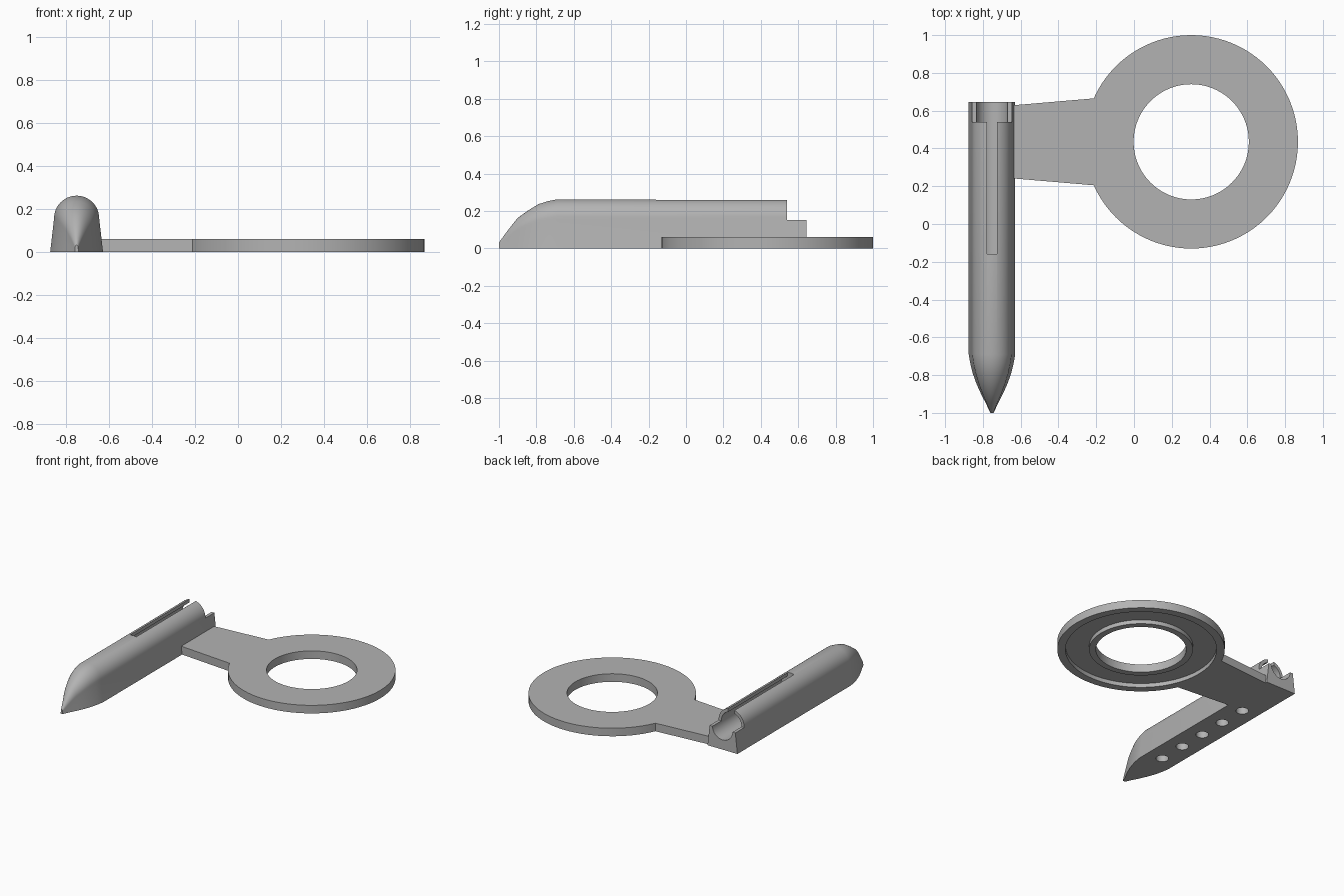
import bpy, bmesh
from math import sin, cos, pi, radians

if "Cube" in bpy.data.objects:
    bpy.data.objects.remove(bpy.data.objects["Cube"])

grey = bpy.data.materials.new("plain grey")
grey.use_nodes = True
colour = (0.45, 0.45, 0.45, 1)
grey.diffuse_color = colour
grey.node_tree.nodes["Principled BSDF"].inputs["Base Color"].default_value = colour

TUBE_X = -0.752


def loft(name, loops, closed=False):
    """Skin a list of equal point loops; closed joins last to first, else the ends are capped."""
    bm = bmesh.new()
    rows = [[bm.verts.new(p) for p in loop] for loop in loops]
    pairs = list(zip(rows, rows[1:]))
    if closed:
        pairs.append((rows[-1], rows[0]))
    else:
        bm.faces.new(rows[0])
        bm.faces.new(rows[-1])
    n = len(rows[0])
    for a, b in pairs:
        for i in range(n):
            j = (i + 1) % n
            bm.faces.new((a[i], a[j], b[j], b[i]))
    bmesh.ops.recalc_face_normals(bm, faces=bm.faces)
    mesh = bpy.data.meshes.new(name)
    bm.to_mesh(mesh)
    bm.free()
    ob = bpy.data.objects.new(name, mesh)
    bpy.context.collection.objects.link(ob)
    mesh.materials.append(grey)
    return ob


def box(name, x0, x1, y0, y1, z0, z1):
    return loft(name, [[(x0, y0, z), (x1, y0, z), (x1, y1, z), (x0, y1, z)] for z in (z0, z1)])


def circle(r, n):
    return [(r * cos(2 * pi * i / n), r * sin(2 * pi * i / n)) for i in range(n)]


def cut(target, cutter):
    """Subtract the cutter, apply, and delete it."""
    cutter.hide_render = True
    mod = target.modifiers.new("cut", 'BOOLEAN')
    mod.operation = 'DIFFERENCE'
    mod.solver = 'EXACT'
    mod.object = cutter
    bpy.context.view_layer.objects.active = target
    bpy.ops.object.modifier_apply(modifier=mod.name)
    bpy.data.objects.remove(cutter)


def smooth(ob):
    bpy.ops.object.select_all(action='DESELECT')
    ob.select_set(True)
    bpy.context.view_layer.objects.active = ob
    bpy.ops.object.shade_smooth_by_angle(angle=radians(30))


# Tube: arched section with flared sides, shrinking to a pointed nose
arch = [(0.123, 0)] + [(0.105 * cos(pi * i / 24), 0.157 + 0.105 * sin(pi * i / 24))
                       for i in range(25)] + [(-0.123, 0)]
stations = [(-1, 0.07, 0.12), (-0.95, 0.26, 0.38), (-0.9, 0.47, 0.62), (-0.845, 0.67, 0.77),
            (-0.79, 0.83, 0.9), (-0.74, 0.93, 0.96), (-0.69, 1, 1), (0.645, 1, 1)]
tube = loft("pointed_tube", [[(TUBE_X + x * sx, y, z * sz) for x, z in arch]
                             for y, sx, sz in stations])

# Stepped tail, lengthwise bore and top slot
cut(tube, box("step_cutter", TUBE_X - 0.2, TUBE_X + 0.2, 0.54, 0.8, 0.152, 0.4))
cut(tube, loft("bore_cutter", [[(TUBE_X + x, y, 0.155 + z) for x, z in circle(0.083, 40)]
                               for y in (-0.16, 0.8)]))
cut(tube, box("slot_cutter", TUBE_X - 0.026, TUBE_X + 0.026, -0.16, 0.7, 0.16, 0.4))

# Row of blind holes underneath
for k in range(5):
    y = -0.6 + 0.21 * k
    cut(tube, loft("hole_cutter", [[(TUBE_X + a, y + b, z) for a, b in circle(0.043, 24)]
                                   for z in (-0.05, 0.055)]))
smooth(tube)

# Flat ring with a groove in its underside
section = [(0.305, 0), (0.35, 0), (0.35, 0.03), (0.51, 0.03),
           (0.51, 0), (0.565, 0), (0.565, 0.06), (0.305, 0.06)]
ring = loft("flat_ring", [[(0.303 + r * c, 0.435 + r * s, z) for r, z in section]
                          for c, s in circle(1, 96)], closed=True)
smooth(ring)

# Tapered arm joining the tube to the ring
outline = [(-0.66, 0.243), (-0.212, 0.205), (-0.212, 0.665), (-0.66, 0.627)]
loft("joining_arm", [[(x, y, z) for x, y in outline] for z in (0, 0.06)])
